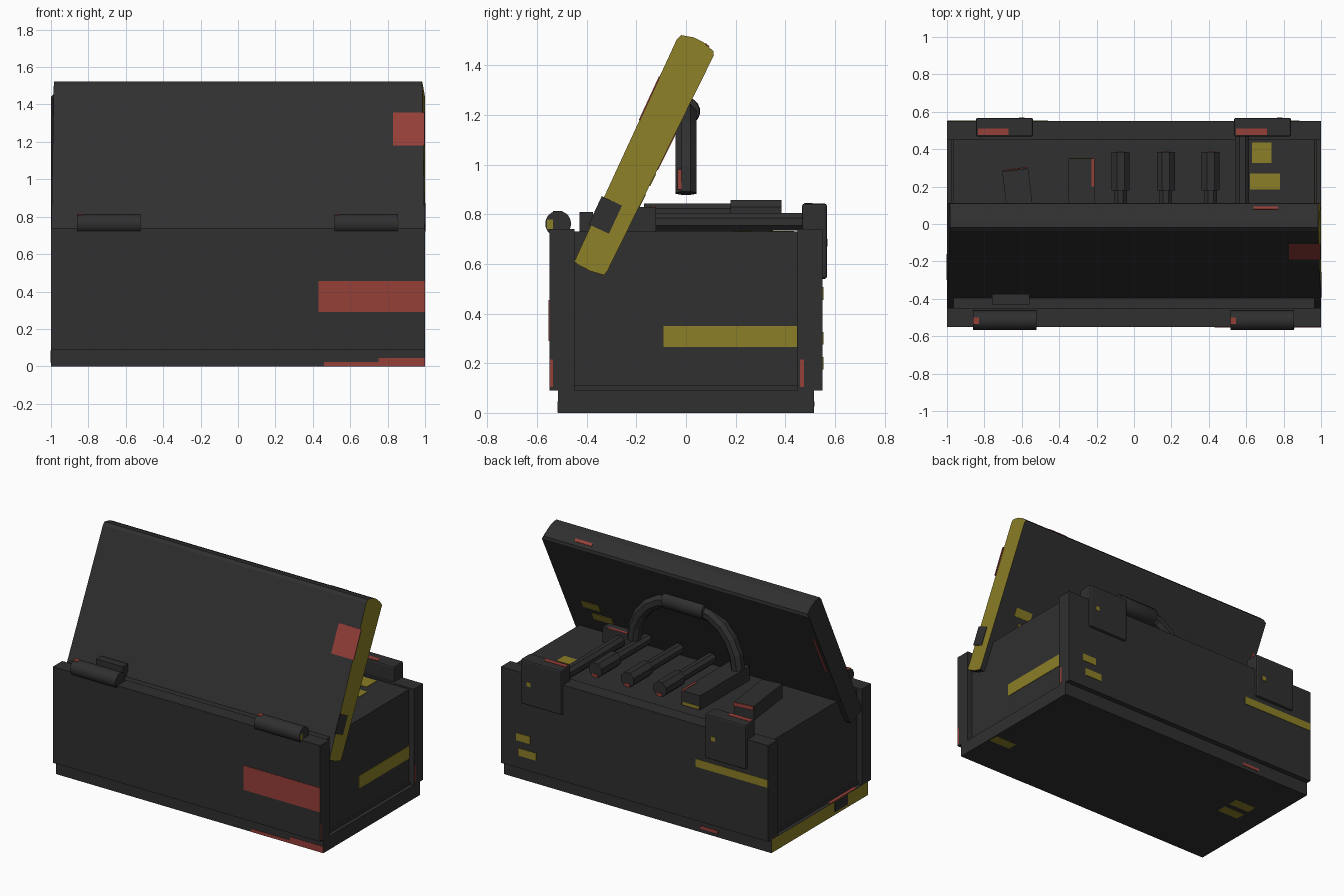
import bpy, bmesh, math
from mathutils import Vector, Matrix

if "Cube" in bpy.data.objects:
    bpy.data.objects.remove(bpy.data.objects["Cube"])


def material(name, rgb):
    m = bpy.data.materials.new(name)
    m.diffuse_color = (*rgb, 1)
    m.use_nodes = True
    m.node_tree.nodes["Principled BSDF"].inputs["Base Color"].default_value = m.diffuse_color
    return m


DARK = material("charcoal", (0.029, 0.029, 0.029))
RED = material("faded_red", (0.30, 0.050, 0.040))
YELLOW = material("mustard_yellow", (0.26, 0.21, 0.020))


def finish(name, bm, mats, smooth=False):
    bmesh.ops.recalc_face_normals(bm, faces=bm.faces)
    me = bpy.data.meshes.new(name)
    bm.to_mesh(me)
    bm.free()
    for m in mats:
        me.materials.append(m)
    ob = bpy.data.objects.new(name, me)
    bpy.context.collection.objects.link(ob)
    if smooth:
        bpy.context.view_layer.objects.active = ob
        ob.select_set(True)
        bpy.ops.object.shade_smooth_by_angle(angle=math.radians(35))
        ob.select_set(False)
    return ob


def box(name, x, y, z, mat=DARK, bevel=0.0, rot=None):
    """Box from three (min, max) ranges, optionally turned about its centre."""
    bm = bmesh.new()
    bmesh.ops.create_cube(bm, size=1)
    bmesh.ops.scale(bm, vec=(x[1] - x[0], y[1] - y[0], z[1] - z[0]), verts=bm.verts)
    if bevel:
        bmesh.ops.bevel(bm, geom=bm.edges[:], offset=bevel, segments=2, profile=0.5, affect='EDGES')
    if rot:
        bmesh.ops.transform(bm, matrix=rot, verts=bm.verts)
    bmesh.ops.translate(bm, vec=(sum(x) / 2, sum(y) / 2, sum(z) / 2), verts=bm.verts)
    return finish(name, bm, [mat])


def patch(name, axis, at, a, b, mat):
    """Thin painted plate on a flat side; a and b are the ranges on the other axes."""
    r = [a, b]
    r.insert("xyz".index(axis), (at - 0.003, at + 0.003))
    return box(name, *r, mat)


def rod(name, p, q, r, sides=8, mat=DARK, bevel=0.0):
    p, q = Vector(p), Vector(q)
    d = q - p
    bm = bmesh.new()
    turn = d.to_track_quat('Z', 'Y').to_matrix().to_4x4() @ Matrix.Rotation(math.pi / sides, 4, 'Z')
    bmesh.ops.create_cone(bm, cap_ends=True, segments=sides, radius1=r, radius2=r, depth=d.length,
                          matrix=Matrix.Translation((p + q) / 2) @ turn)
    if bevel:
        rim = [e for e in bm.edges if any(len(f.verts) > 4 for f in e.link_faces)]
        bmesh.ops.bevel(bm, geom=rim, offset=bevel, segments=2, profile=0.5, affect='EDGES')
    return finish(name, bm, [mat], sides > 10)


# Base plinth: its left end is yellow
base = box("base", (-1, 1), (-0.515, 0.515), (0, 0.09))
base.data.materials.append(YELLOW)
for f in base.data.polygons:
    f.material_index = int(f.normal.x < -0.5)

# Body with recessed ends, front and back walls
box("body", (-0.965, 0.965), (-0.46, 0.46), (0.08, 0.73))
box("body_foot_ledge", (-0.975, 0.975), (-0.46, 0.46), (0.08, 0.11))
box("front_wall", (-1, 1), (-0.55, -0.45), (0.09, 0.74))
box("back_wall", (-1, 1), (0.45, 0.55), (0.09, 0.74))

# Open lid: side profile pushed across the width, narrowed at the raised edge
profile = [(-0.45, 0.61), (-0.435, 0.597), (-0.385, 0.571), (-0.33, 0.555), (-0.315, 0.575),
           (0.112, 1.44), (0.11, 1.458), (0.07, 1.493), (0.03, 1.513), (-0.02, 1.522), (-0.037, 1.505)]
bm = bmesh.new()
rings = [[bm.verts.new((s * (0.985 if z > 1.45 else 1), y, z)) for y, z in profile] for s in (-1, 1)]
n = len(profile)
for ring in rings:
    bm.faces.new(ring)
for i in range(n):
    j = (i + 1) % n
    bm.faces.new((rings[0][i], rings[0][j], rings[1][j], rings[1][i]))
lid = finish("lid", bm, [DARK, YELLOW])
for f in lid.data.polygons:
    f.material_index = int(f.normal.x > 0.7)


def lid_patch(name, x, z, mat, inner):
    """Plate lying on the inner or outer slope of the lid."""
    (y0, z0), (y1, z1) = (profile[4], profile[5]) if inner else (profile[0], profile[10])
    ang = math.atan2(z1 - z0, y1 - y0)
    zc = sum(z) / 2
    yc = y0 + (zc - z0) * (y1 - y0) / (z1 - z0)
    h = (z[1] - z[0]) / math.sin(ang) / 2
    box(name, x, (yc - h, yc + h), (zc - 0.003, zc + 0.003), mat, rot=Matrix.Rotation(ang, 4, 'X'))


lid_patch("lid_outer_mark", (0.83, 0.998), (1.18, 1.355), RED, False)
lid_patch("lid_inner_mark_high", (0.74, 0.87), (0.915, 0.965), YELLOW, True)
lid_patch("lid_inner_mark_low", (0.67, 0.82), (0.83, 0.88), YELLOW, True)
lid_patch("lid_inner_stripe", (-0.98, -0.965), (0.98, 1.25), RED, True)
box("lid_end_patch", (0.997, 1.003), (-0.37, -0.28), (0.735, 0.86), DARK,
    rot=Matrix.Rotation(math.radians(-25), 4, 'X'))
box("lid_edge_mark", (0.64, 0.77), (0.075, 0.095), (1.478, 1.484), RED,
    rot=Matrix.Rotation(math.radians(-41), 4, 'X'))

# Hinge barrels along the front
for side, x0, x1 in (("left", -0.86, -0.52), ("right", 0.515, 0.855)):
    rod("hinge_" + side, (x0, -0.515, 0.762), (x1, -0.515, 0.762), 0.052, 24)
    patch("hinge_mark_" + side, 'z', 0.811, (x0, x0 + 0.03), (-0.535, -0.50), RED)
patch("hinge_end_mark", 'x', 0.855, (-0.56, -0.535), (0.74, 0.78), YELLOW)
box("hinge_block", (-0.76, -0.56), (-0.43, -0.375), (0.72, 0.81))

# Latches on the back
for side, x0, x1, dot in (("left", -0.845, -0.54, -0.60), ("right", 0.535, 0.84, 0.78)):
    box("latch_" + side, (x0, x1), (0.467, 0.568), (0.54, 0.843), bevel=0.01)
    patch("latch_top_mark_" + side, 'z', 0.842, (x0 + 0.01, x0 + 0.175), (0.477, 0.51), RED)
    patch("latch_dot_" + side, 'y', 0.567, (dot - 0.015, dot + 0.015), (0.67, 0.70), YELLOW)

# Carrying handle: arched tube with a thicker grip
arch = [(0.39, 0.885), (0.375, 0.98), (0.335, 1.07), (0.27, 1.145), (0.19, 1.195), (0.1, 1.215)]
path = arch + [(-x, z) for x, z in reversed(arch)]
bm = bmesh.new()
rings = []
for i, (x, z) in enumerate(path):
    a, b = path[max(i - 1, 0)], path[min(i + 1, len(path) - 1)]
    t = Vector((b[0] - a[0], 0, b[1] - a[1])).normalized()
    side = t.cross(Vector((0, 1, 0)))
    rings.append([bm.verts.new(Vector((x, 0, z)) + 0.045 * (math.cos(k) * Vector((0, 1, 0)) + math.sin(k) * side))
                  for k in [math.tau * (m + 0.5) / 8 for m in range(8)]])
for r0, r1 in zip(rings, rings[1:]):
    for k in range(8):
        bm.faces.new((r0[k], r0[(k + 1) % 8], r1[(k + 1) % 8], r1[k]))
bm.faces.new(rings[0])
bm.faces.new(rings[-1])
finish("handle_arch", bm, [DARK])
rod("handle_grip", (-0.155, 0, 1.215), (0.155, 0, 1.215), 0.057, 16, bevel=0.012)
patch("handle_leg_mark", 'x', 0.428, (-0.035, -0.018), (0.90, 0.98), RED)

# Three screwdrivers lying on top
for i, x in enumerate((-0.072, 0.17, 0.41)):
    rod(f"driver_handle_{i + 1}", (x, 0.18, 0.81), (x, 0.385, 0.81), 0.052)
    rod(f"driver_shaft_{i + 1}", (x, -0.17, 0.81), (x, 0.18, 0.81), 0.037)
    patch(f"driver_end_mark_{i + 1}", 'y', 0.385, (x - 0.02, x + 0.02), (0.765, 0.785), RED)

# Hammer
rod("hammer_handle", (0.58, -0.15, 0.77), (0.58, 0.467, 0.77), 0.039)
box("hammer_head", (0.47, 0.71), (-0.24, -0.12), (0.725, 0.83))
patch("hammer_head_mark", 'z', 0.83, (0.53, 0.67), (-0.14, -0.12), RED)

# Two loose blocks, one slightly turned
box("tool_block", (-0.35, -0.21), (-0.18, 0.35), (0.725, 0.827))
patch("tool_block_side_mark", 'z', 0.827, (-0.226, -0.21), (0.20, 0.35), RED)
patch("tool_block_end_mark", 'y', 0.35, (-0.34, -0.22), (0.735, 0.755), YELLOW)
turn = Matrix.Rotation(math.radians(7), 4, 'Z')
box("turned_block", (-0.683, -0.543), (-0.08, 0.29), (0.725, 0.825), rot=turn)
box("turned_block_mark", (-0.703, -0.569), (0.291, 0.297), (0.80, 0.825), RED, rot=turn)

# Painted patches on the top
patch("top_mark_back", 'z', 0.73, (0.63, 0.735), (0.325, 0.435), YELLOW)
patch("top_mark_front", 'z', 0.73, (0.62, 0.78), (0.185, 0.27), YELLOW)

# Painted patches on the front and ends
patch("front_band", 'y', -0.55, (0.43, 0.999), (0.29, 0.455), RED)
patch("base_front_band", 'y', -0.515, (0.46, 0.75), (0.001, 0.022), RED)
patch("base_front_band_tall", 'y', -0.515, (0.75, 0.999), (0.001, 0.045), RED)
patch("right_end_band", 'x', 0.965, (-0.09, 0.448), (0.265, 0.35), YELLOW)
patch("right_back_post_mark", 'x', 0.998, (0.46, 0.475), (0.105, 0.215), RED)
patch("right_front_post_mark", 'x', 0.998, (-0.548, -0.535), (0.105, 0.215), RED)
patch("base_left_patch", 'x', -1, (-0.30, -0.16), (0.02, 0.085), DARK)
patch("base_ledge_mark", 'z', 0.09, (-0.998, -0.975), (-0.40, -0.12), RED)

# Painted patches on the back and underside
patch("back_mark_high", 'y', 0.55, (0.78, 0.885), (0.275, 0.325), YELLOW)
patch("back_mark_low", 'y', 0.55, (0.735, 0.865), (0.175, 0.225), YELLOW)
patch("back_band", 'y', 0.55, (-0.998, -0.46), (0.455, 0.508), YELLOW)
patch("base_back_mark", 'y', 0.515, (-0.60, -0.47), (0.025, 0.045), RED)
for i, (x, y) in enumerate(((-0.77, 0.15), (-0.77, 0.04), (0.91, -0.21))):
    patch(f"underside_mark_{i + 1}", 'z', 0.002, (x - 0.08, x + 0.08), (y - 0.035, y + 0.035), YELLOW)
